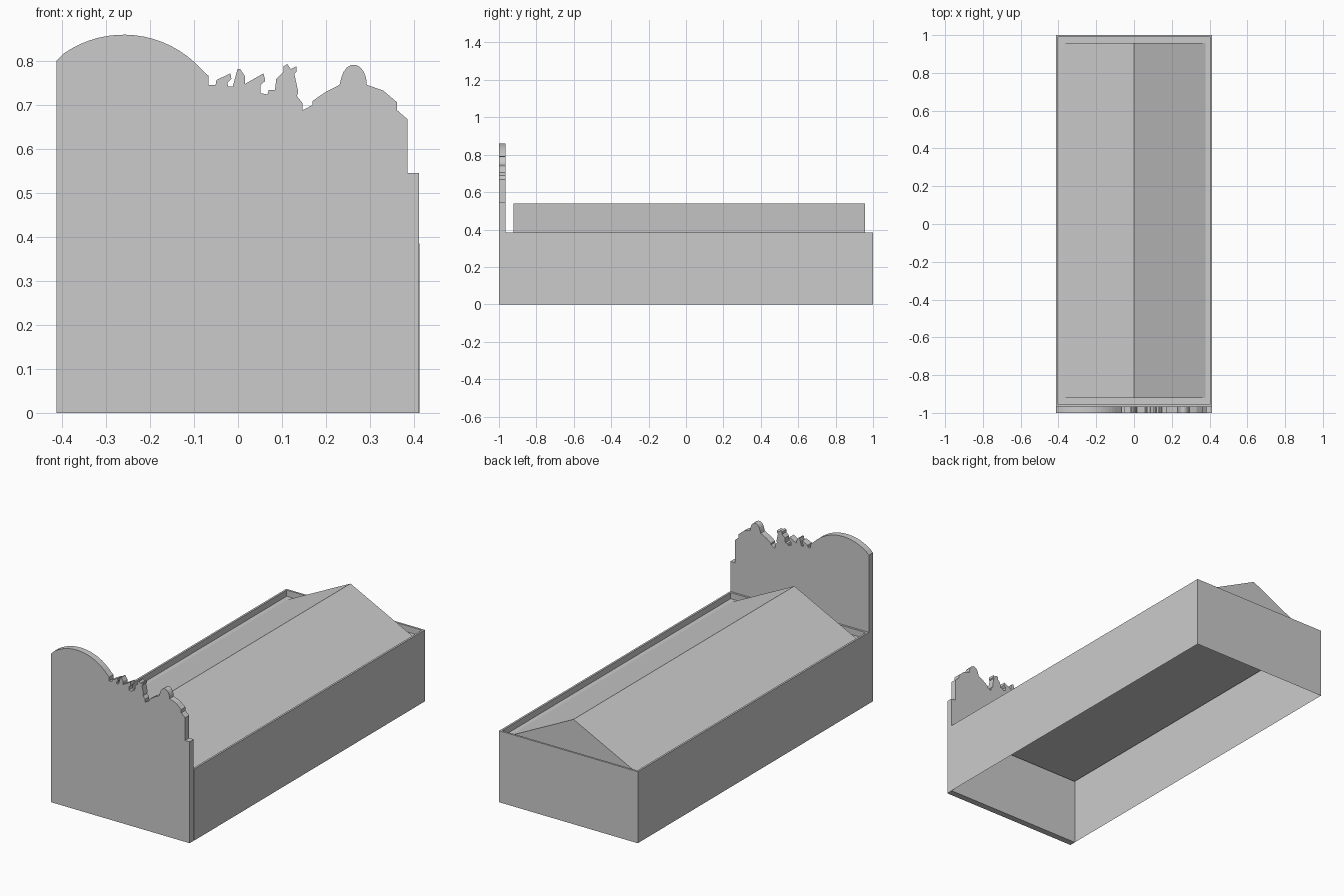
import bpy, bmesh
from math import sin, cos, pi, radians

if "Cube" in bpy.data.objects:
    bpy.data.objects.remove(bpy.data.objects["Cube"])

W = 0.413            # half width of the bed
BACK_OF_BOARD = -0.965
RIM_Z, FLOOR_Z, RIDGE_Z = 0.385, 0.352, 0.54


def finish(name, bm):
    bmesh.ops.recalc_face_normals(bm, faces=bm.faces)
    mesh = bpy.data.meshes.new(name)
    bm.to_mesh(mesh)
    bm.free()
    obj = bpy.data.objects.new(name, mesh)
    bpy.context.collection.objects.link(obj)
    return obj


def prism(name, profile, y0, y1):
    """Extrude an x-z profile along y."""
    bm = bmesh.new()
    face = bm.faces.new([bm.verts.new((x, y0, z)) for x, z in profile])
    ext = bmesh.ops.extrude_face_region(bm, geom=[face])
    verts = [v for v in ext["geom"] if isinstance(v, bmesh.types.BMVert)]
    bmesh.ops.translate(bm, verts=verts, vec=(0, y1 - y0, 0))
    return finish(name, bm)


def arc(cx, cz, rx, rz, a0, a1, n):
    return [(cx + rx * cos(radians(a0 + (a1 - a0) * i / n)),
             cz + rz * sin(radians(a0 + (a1 - a0) * i / n))) for i in range(n + 1)]


# Planter box: open underneath, thin rim, sunken top
bm = bmesh.new()
bmesh.ops.create_cube(bm, size=1)
for v in bm.verts:
    v.co.x *= 2 * W
    v.co.y = 1 if v.co.y > 0 else BACK_OF_BOARD
    v.co.z = RIM_Z if v.co.z > 0 else 0
bm.faces.ensure_lookup_table()
top = max(bm.faces, key=lambda f: f.calc_center_median().z)
bottom = min(bm.faces, key=lambda f: f.calc_center_median().z)
bmesh.ops.inset_individual(bm, faces=[top], thickness=0.015)
ext = bmesh.ops.extrude_face_region(bm, geom=[top])
sunk = [v for v in ext["geom"] if isinstance(v, bmesh.types.BMVert)]
bmesh.ops.translate(bm, verts=sunk, vec=(0, 0, FLOOR_Z - RIM_Z))
bmesh.ops.delete(bm, geom=[f for f in (top, bottom) if f.is_valid], context='FACES')
finish("planter_box", bm)

# Gabled mound on the sunken top
prism("mound", [(-0.378, FLOOR_Z), (0.378, FLOOR_Z), (0, RIDGE_Z)], -0.922, 0.957)

# Headboard: big arch, ragged middle, small dome, stepped shoulder
ragged = [
    (-.067, .766), (-.067, .746), (-.051, .746), (-.049, .757), (-.017, .772),
    (-.015, .759), (-.024, .75), (-.022, .742), (-.012, .742), (-.001, .782),
    (.005, .782), (.016, .765), (.016, .748), (.058, .772), (.062, .755),
    (.051, .745), (.051, .727), (.067, .724), (.070, .734), (.084, .734),
    (.087, .759), (.103, .775), (.103, .788), (.112, .793), (.120, .782),
    (.133, .788), (.133, .775), (.128, .771), (.137, .73), (.134, .72),
    (.147, .704), (.147, .688), (.169, .70), (.169, .709), (.20, .73), (.231, .746)]
shoulder = [(.33, .733), (.362, .706), (.362, .688), (.385, .668),
            (.385, .546), (.412, .546), (.412, 0), (-W, 0)]
profile = (arc(-.26, .622, .238, .238, 130, 48, 16) + ragged
           + arc(.263, .746, .03, .046, 160, 0, 8) + shoulder)
profile[0] = (-W, .80)
prism("headboard", profile, -1, BACK_OF_BOARD)
